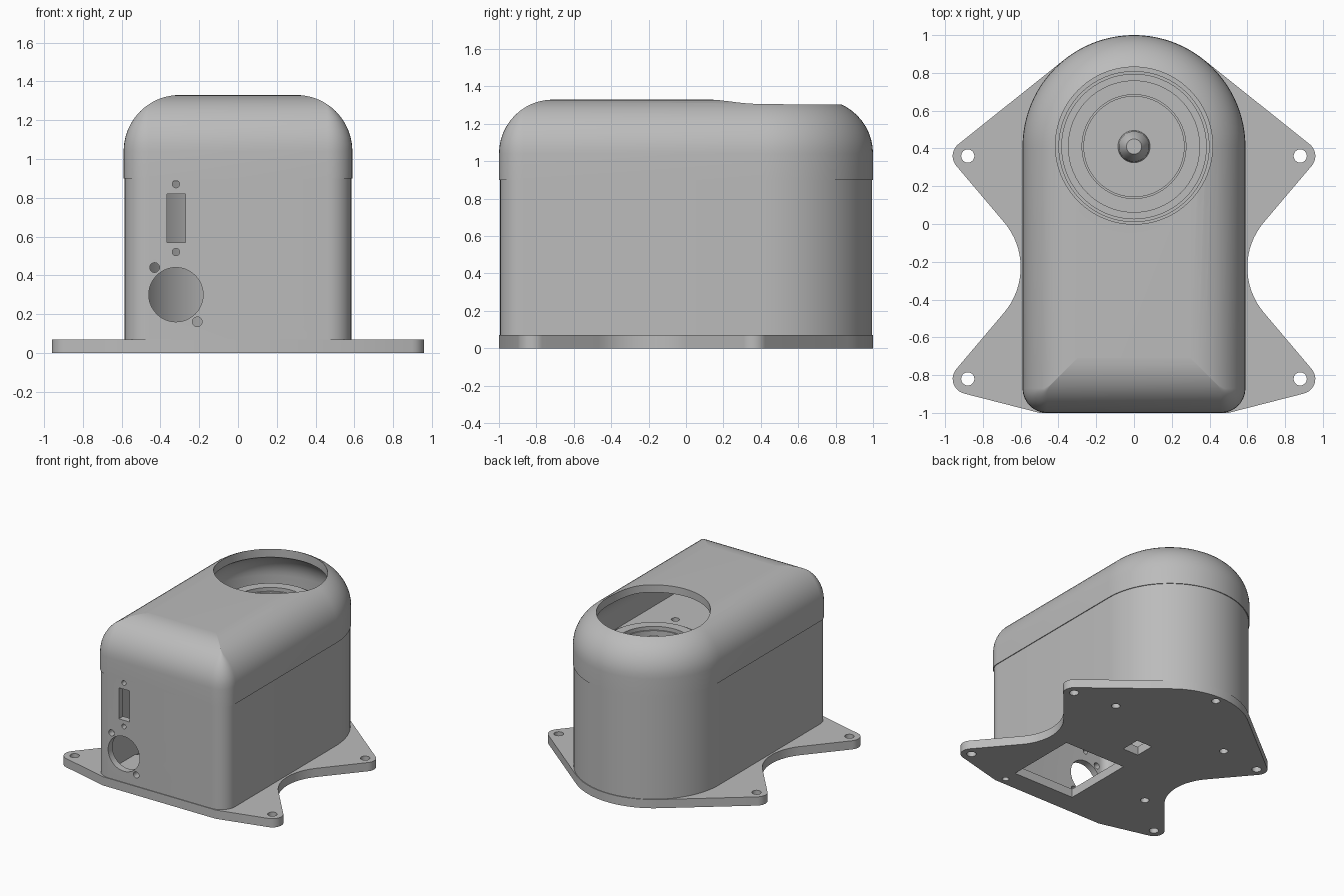
import bpy, bmesh, math
from mathutils import Matrix

cube = bpy.data.objects.get("Cube")
if cube:
    bpy.data.objects.remove(cube)

grey = bpy.data.materials.new("plain_grey")
grey.use_nodes = True
grey.diffuse_color = (0.5, 0.5, 0.5, 1)
grey.node_tree.nodes["Principled BSDF"].inputs["Base Color"].default_value = (0.5, 0.5, 0.5, 1)

YC = 0.41    # centre of the rounded back end
HALF = 0.59  # half width of the housing


def make(name, bm):
    bmesh.ops.recalc_face_normals(bm, faces=bm.faces[:])
    mesh = bpy.data.meshes.new(name)
    bm.to_mesh(mesh)
    bm.free()
    mesh.materials.append(grey)
    ob = bpy.data.objects.new(name, mesh)
    bpy.context.collection.objects.link(ob)
    return ob


def arc(cx, cy, r, a0, a1, n):
    angles = [math.radians(a0 + (a1 - a0) * i / n) for i in range(n + 1)]
    return [(cx + r * math.cos(a), cy + r * math.sin(a)) for a in angles]


def outline(d):
    """Housing plan inset by d: half circle at the back, two small front corners."""
    r = max(0.13 - d, 0.002)
    x, y = HALF - d - r, -1 + d + r
    return (arc(0, YC, HALF - d, 0, 180, 48)
            + arc(-x, y, r, 180, 270, 8) + arc(x, y, r, 270, 360, 8))


def loft(name, rings):
    """Skin a stack of (outline, height) rings and cap both ends."""
    bm = bmesh.new()
    loops = [[bm.verts.new((x, y, z)) for x, y in pts] for pts, z in rings]
    n = len(loops[0])
    for a, b in zip(loops, loops[1:]):
        for i in range(n):
            j = (i + 1) % n
            bm.faces.new((a[i], a[j], b[j], b[i]))
    bm.faces.new(loops[0][::-1])
    bm.faces.new(loops[-1])
    return make(name, bm)


def prism(name, pts, z0, z1):
    return loft(name, [(pts, z0), (pts, z1)])


def dome(name, d, z0, z1, r, steps=12):
    rings = [(outline(d), z0)]
    for i in range(steps + 1):
        t = math.pi / 2 * i / steps
        rings.append((outline(d + r * (1 - math.cos(t))), z1 - r + r * math.sin(t)))
    return loft(name, rings)


def box(x0, x1, y0, y1, z0, z1):
    return prism("cutter", [(x0, y0), (x1, y0), (x1, y1), (x0, y1)], z0, z1)


def drill(x, y, r, z0, z1, n=24):
    return prism("cutter", arc(x, y, r, 0, 360 - 360 / n, n - 1), z0, z1)


def drill_front(x, z, r, n=24):
    """Round cutter running through the front wall."""
    ob = drill(0, 0, r, -0.1, 0.1, n)
    ob.data.transform(Matrix.Translation((x, -0.98, z)) @ Matrix.Rotation(math.pi / 2, 4, "X"))
    return ob


def cut(ob, cutters):
    for c in cutters:
        mod = ob.modifiers.new("cut", "BOOLEAN")
        mod.operation, mod.solver, mod.object = "DIFFERENCE", "EXACT", c
    bpy.context.view_layer.update()
    mesh = bpy.data.meshes.new_from_object(ob.evaluated_get(bpy.context.evaluated_depsgraph_get()))
    ob.modifiers.clear()
    ob.data = mesh
    for c in cutters:
        bpy.data.objects.remove(c)


def spin(name, profile, n=64):
    """Turn a (radius, height) profile around the upright axis of the round end."""
    bm = bmesh.new()
    vs = [bm.verts.new((r, YC, z)) for r, z in profile]
    edges = [bm.edges.new(p) for p in zip(vs, vs[1:])]
    bmesh.ops.spin(bm, geom=vs + edges, cent=(0, YC, 0), axis=(0, 0, 1),
                   angle=math.tau, steps=n)
    bmesh.ops.remove_doubles(bm, verts=bm.verts[:], dist=0.0005)
    return make(name, bm)


# Base plate: four ears joined by straight flanks and scooped sides
half = (arc(0.88, -0.82, 0.08, -76, 40, 10)
        + arc(0.97, -0.23, 0.37, 220, 140, 16)
        + arc(0.88, 0.36, 0.08, -40, 51, 10)
        + arc(0, YC, HALF, 51, 90, 14))
half = [(0.5, -1)] + half
mirrored = [(-x, y) for x, y in reversed(half[:-1])]
base = prism("base_plate", half + mirrored, 0, 0.07)
holes = [(s * 0.88, y, 0.035) for s in (-1, 1) for y in (0.36, -0.82)]
holes += [(0.52, YC, 0.032), (-0.52, YC, 0.032), (0, 0.94, 0.032),
          (-0.54, -0.52, 0.032), (0.45, -0.94, 0.025)]
cut(base, [drill(x, y, r, -0.1, 0.2) for x, y, r in holes]
    + [box(-0.1, 0.45, -0.83, -0.24, -0.1, 0.2), box(-0.07, 0.07, -0.04, 0.12, -0.1, 0.2)])

# Lower housing: open box with connector holes in the front wall
lower = prism("lower_housing", outline(0.006), 0.06, 0.9)
cut(lower, [prism("cutter", outline(0.06), 0, 1),
            box(-0.365, -0.27, -1.1, -0.85, 0.57, 0.82),
            drill_front(-0.32, 0.3, 0.14, 48)]
    + [drill_front(x, z, r) for x, z, r in
       ((-0.43, 0.44, 0.025), (-0.21, 0.16, 0.025), (-0.32, 0.87, 0.019), (-0.32, 0.52, 0.019))])

# Hood: filleted shell with a large round opening
hood = dome("hood", 0, 0.9, 1.33, 0.29)
cut(hood, [dome("cutter", 0.06, 0.8, 1.27, 0.23), drill(0, YC + 0.005, 0.416, 1, 1.5, 96)])

# Inner deck under the opening
deck = prism("inner_deck", outline(0.05), 0.88, 0.92)
cut(deck, [drill(s * 0.27, -0.25, 0.03, 0.8, 1) for s in (-1, 1)])

# Stepped turntable ring with a tapered centre spindle
turntable = spin("turntable", [(0, 0.9), (0.4, 0.9), (0.4, 1.0), (0.385, 1.0), (0.385, 1.04),
                               (0.35, 1.04), (0.35, 1.06), (0.275, 1.06), (0.275, 1.03),
                               (0.265, 1.03), (0.265, 0.98), (0.085, 0.98), (0.08, 1.04),
                               (0.04, 1.1), (0, 1.1)])

# Smooth curved surfaces, keep edges crisp
for ob in bpy.context.view_layer.objects:
    ob.select_set(False)
for ob in (base, lower, hood, deck, turntable):
    ob.select_set(True)
    bpy.context.view_layer.objects.active = ob
    bpy.ops.object.shade_smooth_by_angle(angle=math.radians(30))
    ob.select_set(False)
